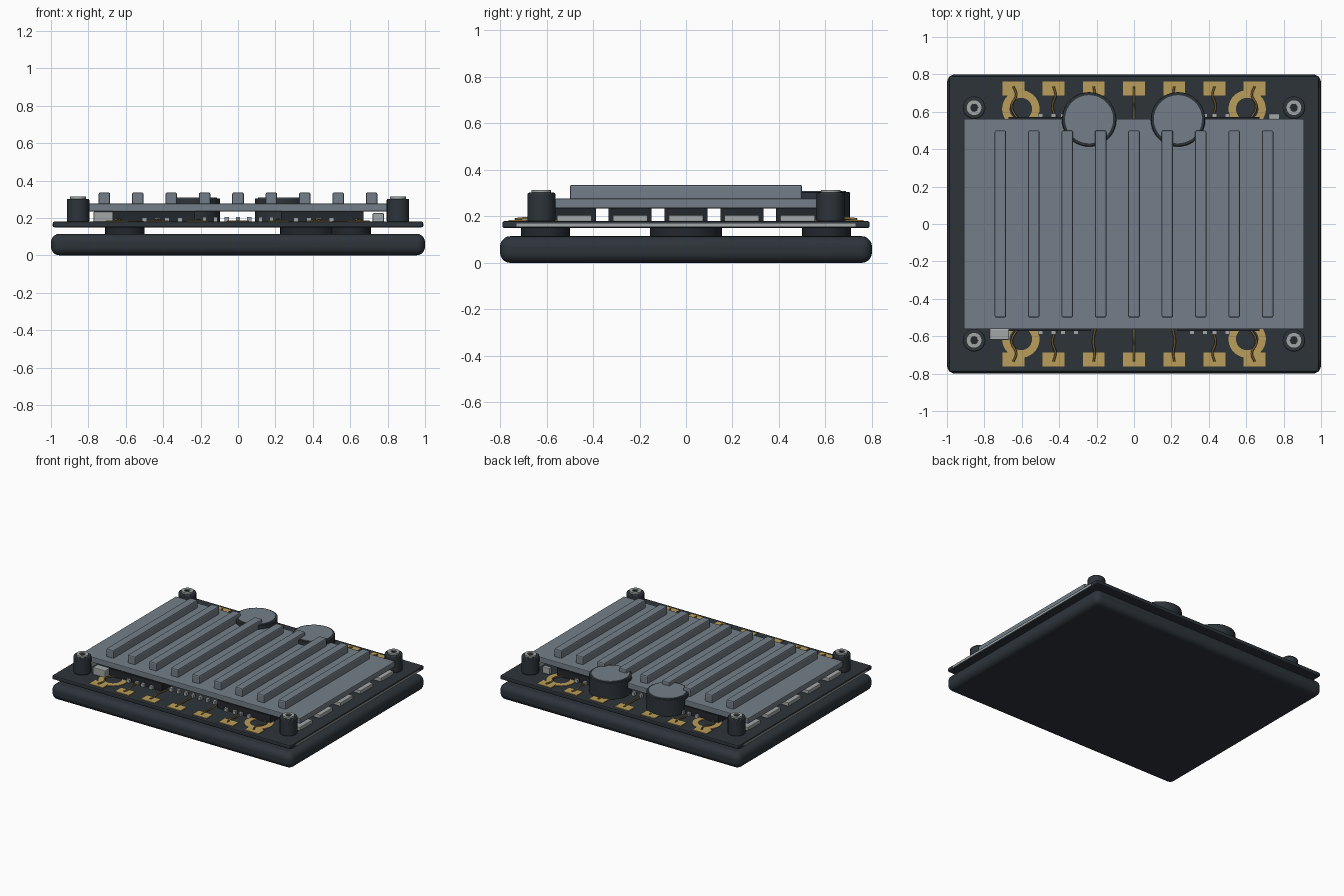
import bpy, bmesh, math

cube = bpy.data.objects.get("Cube")
if cube:
    bpy.data.objects.remove(cube, do_unlink=True)


def material(name, r, g, b):
    m = bpy.data.materials.new(name)
    m.use_nodes = True
    m.diffuse_color = (r, g, b, 1)
    m.node_tree.nodes["Principled BSDF"].inputs["Base Color"].default_value = (r, g, b, 1)
    return m


dark = material("charcoal", .026, .034, .042)
black = material("near black", .017, .021, .026)
steel = material("slate grey", .175, .212, .246)
silver = material("light grey", .37, .39, .39)
gold = material("gold", .49, .34, .10)
bronze = material("bronze", .22, .14, .04)


def finish(obj, name, mat, bevel=0, segments=2):
    obj.name = name
    obj.data.materials.append(mat)
    if bevel:
        mod = obj.modifiers.new("bevel", 'BEVEL')
        mod.width = bevel
        mod.segments = segments
        mod.limit_method = 'ANGLE'
    return obj


def box(name, mat, x, y, z0, z1, w, d, bevel=0, segments=2):
    bpy.ops.mesh.primitive_cube_add(size=1, location=(x, y, (z0 + z1) / 2))
    obj = bpy.context.object
    obj.scale = (w, d, z1 - z0)
    bpy.ops.object.transform_apply(location=False, rotation=False, scale=True)
    return finish(obj, name, mat, bevel, segments)


def disc(name, mat, x, y, z0, z1, r, bevel=0, sides=40):
    bpy.ops.mesh.primitive_cylinder_add(vertices=sides, radius=r, depth=z1 - z0,
                                        location=(x, y, (z0 + z1) / 2))
    obj = bpy.context.object
    bpy.ops.object.shade_smooth_by_angle()
    return finish(obj, name, mat, bevel)


def ring(name, mat, x, y, z0, z1, inner, outer, sides=40):
    # Closed rectangular section swept around the vertical axis
    bm = bmesh.new()
    section = [(inner, z0), (outer, z0), (outer, z1), (inner, z1)]
    loops = []
    for i in range(sides):
        a = math.tau * i / sides
        loops.append([bm.verts.new((r * math.cos(a), r * math.sin(a), z)) for r, z in section])
    for i in range(sides):
        a, b = loops[i], loops[(i + 1) % sides]
        for j in range(4):
            k = (j + 1) % 4
            bm.faces.new((a[j], b[j], b[k], a[k]))
    bmesh.ops.recalc_face_normals(bm, faces=bm.faces)
    mesh = bpy.data.meshes.new(name)
    bm.to_mesh(mesh)
    bm.free()
    obj = bpy.data.objects.new(name, mesh)
    obj.location = (x, y, 0)
    bpy.context.collection.objects.link(obj)
    return finish(obj, name, mat)


def wire(name, mat, points, radius):
    curve = bpy.data.curves.new(name, 'CURVE')
    curve.dimensions = '3D'
    curve.bevel_depth = radius
    curve.bevel_resolution = 1
    curve.resolution_u = 6
    spline = curve.splines.new('BEZIER')
    spline.bezier_points.add(len(points) - 1)
    for p, co in zip(spline.bezier_points, points):
        p.co = co
        p.handle_left_type = p.handle_right_type = 'AUTO'
    obj = bpy.data.objects.new(name, curve)
    bpy.context.collection.objects.link(obj)
    return finish(obj, name, mat)


# Rounded base slab and the circuit board above it
base = box("base_slab", dark, 0, 0, 0, .115, 2, 1.6, .045, 5)
bpy.context.view_layer.objects.active = base
bpy.ops.object.shade_smooth_by_angle()
box("circuit_board", dark, 0, 0, .15, .18, 1.98, 1.58, .008)
disc("centre_spacer", black, .38, 0, .11, .152, .155)

# Mirrored corner details: spacers, rings, screw posts
for sx in (-1, 1):
    box("edge_strip", silver, sx * .989, 0, .156, .17, .006, 1.46)
    for sy in (-1, 1):
        disc("corner_spacer", black, sx * .605, sy * .605, .11, .152, .105)
        ring("mounting_ring", gold, sx * .605, sy * .615, .179, .184, .06, .1)
        px, py = sx * .855, sy * .622
        disc("screw_post", dark, px, py, .178, .302, .06, .006)
        ring("screw_head", silver, px, py, .3, .314, .02, .042, 24)
        disc("screw_socket", black, px, py, .3, .306, .021, 0, 6)

# Heat sink plate with nine fins
plate = box("heat_sink_plate", steel, 0, 0, .235, .277, 1.82, 1.125, .005)
for i in range(9):
    box("cooling_fin", steel, (i - 4) * .1786, 0, .27, .336, .062, 1, .009)

# Two capacitor cans set into round notches of the plate
for x in (-.24, .235):
    cutter = disc("notch_cutter", dark, x, .56, .2, .29, .146)
    cutter.hide_render = True
    cutter.hide_set(True)
    notch = plate.modifiers.new("notch", 'BOOLEAN')
    notch.object = cutter
    notch.solver = 'EXACT'
    disc("capacitor_can", dark, x, .56, .178, .305, .145, .003)
    disc("capacitor_top", steel, x, .56, .3, .309, .129)

# Chip rows under the plate and light connectors along both sides
for i in range(-2, 3):
    y = i * .24
    for sx in (-1, 1):
        box("power_chip", black, sx * .45, y, .178, .236, .44, .185)
        box("side_connector", silver, sx * .872, y, .178, .206, .06, .15, .004)

# Gold edge pads with thin curved leads
for sy in (-1, 1):
    for i in range(-3, 4):
        x = i * .215
        box("edge_pad", gold, x, sy * .725, .179, .185, .117, .076)
        bend = .03 * i / 3
        wire("pad_lead", bronze,
             [(x, sy * .735, .188), (x - bend * .5, sy * .69, .192),
              (x + bend * .3, sy * .63, .19), (x - bend, sy * .55, .188)], .006)

# Small surface components by the front and back edges
for sy in (-1, 1):
    for sx in (-1, 1):
        for x in (.31, .38, .43, .5):
            box("small_component", silver, sx * x, sy * .578, .179, .203, .026, .028)
    for i in range(-3, 4):
        box("tiny_component", silver, i * .06, sy * .53, .179, .205, .022, .026)
box("connector_block", silver, -.72, -.59, .179, .234, .105, .058, .005)
box("rear_connector", silver, .75, .575, .179, .225, .06, .03, .004)
